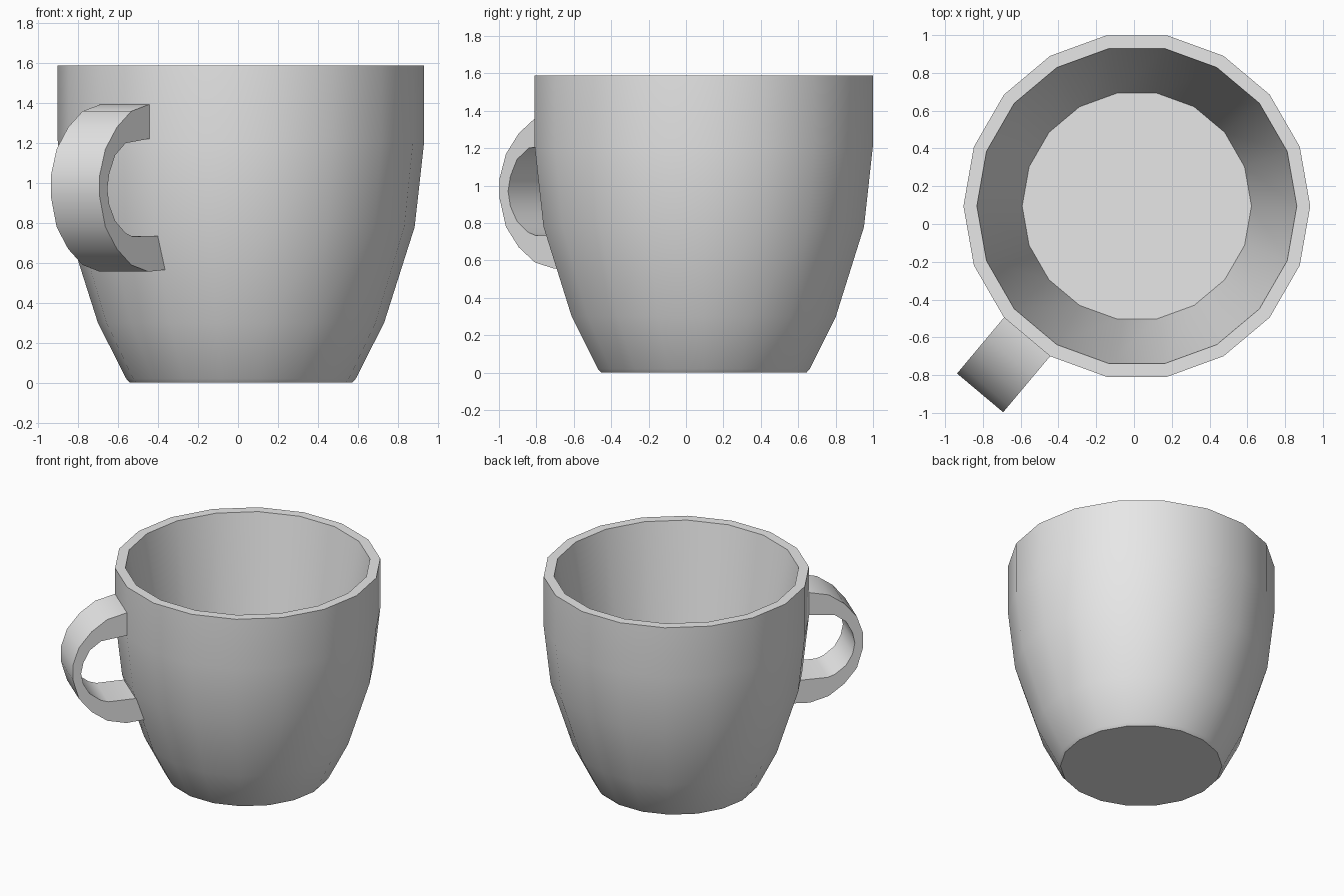
import bpy, bmesh, math
from mathutils import Vector

if "Cube" in bpy.data.objects:
    bpy.data.objects.remove(bpy.data.objects["Cube"])

SIDES = 18
CENTRE = Vector((0.015, 0.095, 0))

clay = bpy.data.materials.new("light grey ceramic")
clay.diffuse_color = (0.8, 0.8, 0.8, 1)
clay.use_nodes = True
clay.node_tree.nodes["Principled BSDF"].inputs["Base Color"].default_value = clay.diffuse_color


def finish(name, bm):
    bmesh.ops.recalc_face_normals(bm, faces=bm.faces)
    mesh = bpy.data.meshes.new(name)
    bm.to_mesh(mesh)
    bm.free()
    mesh.materials.append(clay)
    obj = bpy.data.objects.new(name, mesh)
    obj.location = CENTRE
    bpy.context.collection.objects.link(obj)
    bpy.ops.object.select_all(action='DESELECT')
    obj.select_set(True)
    bpy.context.view_layer.objects.active = obj
    bpy.ops.object.shade_smooth_by_angle(angle=math.radians(30))
    return obj


# Cup body: outer wall up, over the rim, straight tapered inner wall to the floor
profile = [(0.557, 0), (0.575, 0.02), (0.717, 0.30), (0.870, 0.78), (0.918, 1.21),
           (0.918, 1.59), (0.847, 1.59), (0.607, 0.20)]
bm = bmesh.new()
rings = []
for r, z in profile:
    rings.append([bm.verts.new((r * math.cos(2 * math.pi * i / SIDES),
                                r * math.sin(2 * math.pi * i / SIDES), z))
                  for i in range(SIDES)])
for a, b in zip(rings, rings[1:]):
    for i in range(SIDES):
        j = (i + 1) % SIDES
        bm.faces.new((a[i], a[j], b[j], b[i]))
bm.faces.new(rings[0][::-1])
bm.faces.new(rings[-1])
finish("cup_body", bm)

# Handle: C-shaped outline (radial distance, height), one body facet wide
outline = [(0.88, 1.393), (0.91, 1.393), (1.045, 1.36), (1.157, 1.28), (1.247, 1.17),
           (1.291, 1.04), (1.291, 0.93), (1.247, 0.78), (1.157, 0.67), (1.045, 0.59),
           (0.91, 0.556), (0.79, 0.565), (0.765, 0.567),
           (0.82, 0.735), (1.037, 0.733), (1.09, 0.75), (1.17, 0.81), (1.216, 0.89),
           (1.232, 0.97), (1.216, 1.05), (1.17, 1.14), (1.09, 1.20), (0.88, 1.225)]
angle = math.radians(230)
out = Vector((math.cos(angle), math.sin(angle), 0))
side = Vector((-out.y, out.x, 0))
half = 0.918 * math.sin(math.pi / SIDES)
bm = bmesh.new()
loops = [[bm.verts.new(out * s + side * w + Vector((0, 0, z))) for s, z in outline]
         for w in (-half, half)]
n = len(outline)
for i in range(n):
    j = (i + 1) % n
    bm.faces.new((loops[0][i], loops[0][j], loops[1][j], loops[1][i]))
bm.faces.new(loops[0][::-1])
bm.faces.new(loops[1])
finish("handle", bm)
